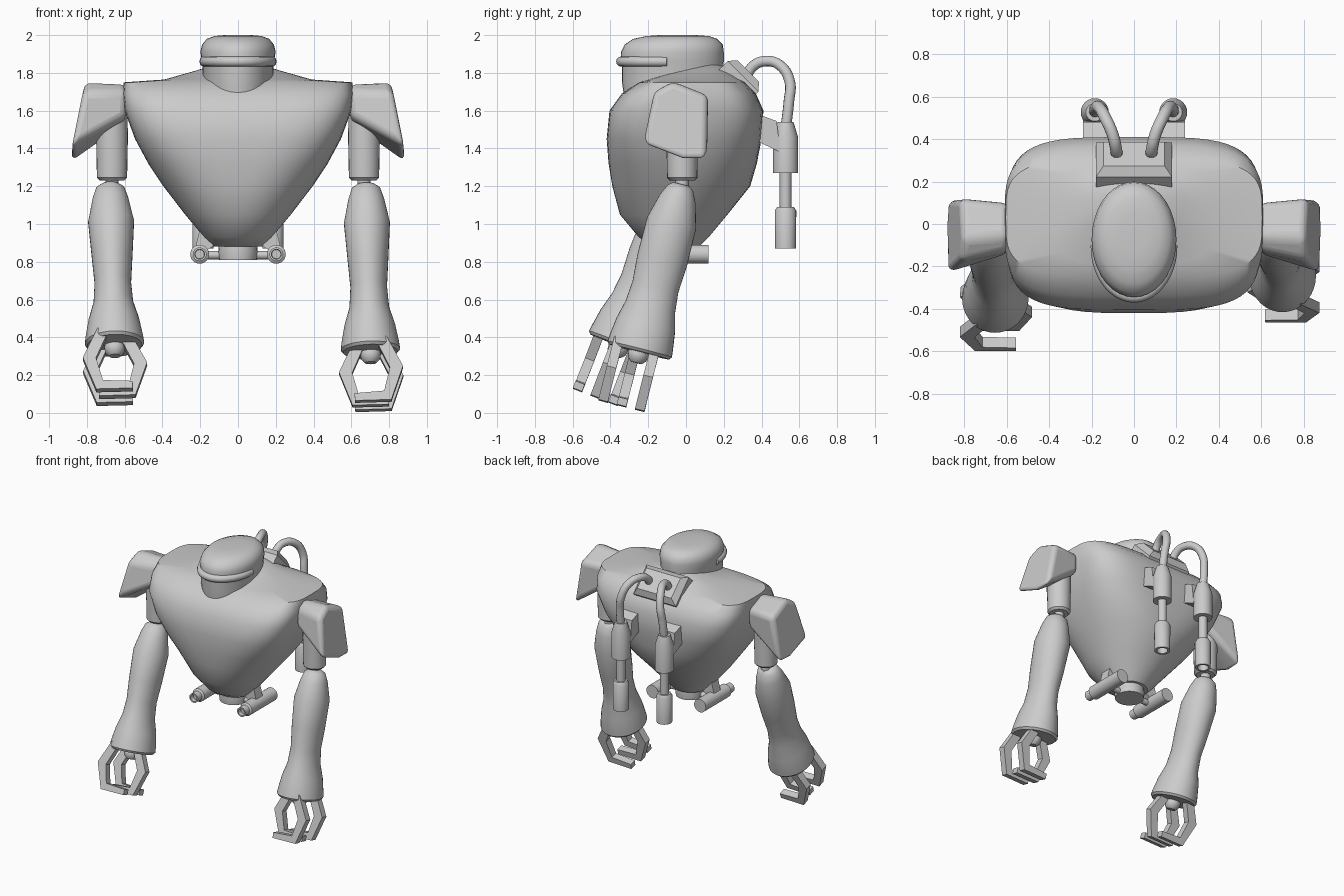
import bpy, bmesh, math
from mathutils import Matrix, Vector

cube = bpy.data.objects.get("Cube")
if cube:
    bpy.data.objects.remove(cube, do_unlink=True)

made = []


def ring(z, rx, y0, y1, power=2.0, seg=36):
    """Horizontal superellipse loop."""
    pts = []
    for i in range(seg):
        a = math.tau * i / seg
        c, s = math.cos(a), math.sin(a)
        x = math.copysign(abs(c) ** (2 / power), c) * rx
        y = math.copysign(abs(s) ** (2 / power), s) * (y1 - y0) / 2
        pts.append(Vector((x, y + (y0 + y1) / 2, z)))
    return pts


def loft(name, loops, matrix=Matrix(), bevel=0.0):
    """Skin a stack of equal loops, cap both ends."""
    bm = bmesh.new()
    rows = [[bm.verts.new(matrix @ Vector(p)) for p in loop] for loop in loops]
    n = len(rows[0])
    for a, b in zip(rows, rows[1:]):
        for i in range(n):
            j = (i + 1) % n
            bm.faces.new((a[i], a[j], b[j], b[i]))
    bm.faces.new(rows[0][::-1])
    bm.faces.new(rows[-1])
    bmesh.ops.recalc_face_normals(bm, faces=bm.faces)
    mesh = bpy.data.meshes.new(name)
    bm.to_mesh(mesh)
    bm.free()
    obj = bpy.data.objects.new(name, mesh)
    bpy.context.collection.objects.link(obj)
    if bevel:
        mod = obj.modifiers.new("Rounded", "BEVEL")
        mod.width, mod.segments = bevel, 4
    made.append(obj)


def turned(name, profile, matrix=Matrix(), seg=24):
    """Round part from (height, radius) pairs."""
    loft(name, [ring(z, r, -r, r, seg=seg) for z, r in profile], matrix)


def tube(name, points, radius):
    """Round hose through the points."""
    curve = bpy.data.curves.new(name, "CURVE")
    curve.dimensions = "3D"
    curve.bevel_depth, curve.bevel_resolution = radius, 4
    curve.use_fill_caps = True
    spline = curve.splines.new("BEZIER")
    spline.bezier_points.add(len(points) - 1)
    for bp, p in zip(spline.bezier_points, points):
        bp.co = p
        bp.handle_left_type = bp.handle_right_type = "AUTO"
    obj = bpy.data.objects.new(name, curve)
    bpy.context.collection.objects.link(obj)


def strip(name, path, y, width, matrix):
    """Flat bar following an xz path of (x, z, thickness)."""
    pts = [Vector(p[:2]) for p in path]
    loops = []
    for i, p in enumerate(pts):
        d0 = (p - pts[max(i - 1, 0)]).normalized()
        d1 = (pts[min(i + 1, len(pts) - 1)] - p).normalized()
        d = (d0 + d1).normalized()
        miter = 1 / max(d.dot(d1 if d1.length else d0), 0.5)
        n = Vector((-d.y, d.x)) * path[i][2] / 2 * miter
        a, b = p + n, p - n
        loops.append([(a.x, y - width / 2, a.y), (a.x, y + width / 2, a.y),
                      (b.x, y + width / 2, b.y), (b.x, y - width / 2, b.y)])
    loft(name, loops, matrix)


# Torso: z, half width, front, back, squareness
torso = [(0.88, 0.13, -0.17, 0.07, 2.0), (0.93, 0.18, -0.25, 0.12, 2.0),
         (1.05, 0.28, -0.35, 0.22, 2.1), (1.2, 0.395, -0.39, 0.34, 2.4),
         (1.32, 0.475, -0.41, 0.375, 2.9), (1.45, 0.545, -0.42, 0.40, 3.5),
         (1.6, 0.6, -0.405, 0.41, 4.0), (1.69, 0.61, -0.34, 0.37, 4.0),
         (1.75, 0.605, -0.25, 0.31, 3.8), (1.765, 0.39, -0.2, 0.285, 3.0),
         (1.81, 0.23, -0.06, 0.23, 2.5), (1.85, 0.1, 0.07, 0.17, 2.0)]
loft("torso", [ring(*t, seg=56) for t in torso])

# Head and brow band
head = [(1.62, 0.17, -0.32, 0.18), (1.76, 0.185, -0.34, 0.19),
        (1.86, 0.19, -0.34, 0.2), (1.91, 0.2, -0.345, 0.2),
        (1.95, 0.19, -0.325, 0.195), (1.98, 0.165, -0.28, 0.165),
        (1.995, 0.125, -0.21, 0.12), (2.0, 0.07, -0.14, 0.05)]
loft("head", [ring(*h) for h in head])
arc = [math.radians(180 + 15 * i) for i in range(13)]
tube("brow_band", [(0.178 * math.cos(a), -0.1 + 0.243 * math.sin(a), 1.86) for a in arc], 0.027)

# Waist joint and cross bar
waist = Matrix.Translation((0, -0.05, 0))
turned("waist_joint", [(0.81, 0.1), (0.85, 0.105), (0.9, 0.1)], waist)
across = Matrix.Translation((0, -0.05, 0.835)) @ Matrix.Rotation(math.pi / 2, 4, "Y")
turned("waist_bar", [(-0.2, 0.022), (0.2, 0.022)], across, 16)

# Back plate, tilted to sit on the upper back
plate = Matrix.Translation((0, 0.27, 1.75)) @ Matrix.Rotation(-math.radians(45), 4, "X")


def rectangle(x, y, z):
    return [(-x, -y, z), (x, -y, z), (x, y, z), (-x, y, z)]


loft("back_plate", [rectangle(0.18, 0.115, -0.06), rectangle(0.18, 0.115, 0.045),
                    rectangle(0.145, 0.08, 0.085)], plate)

# Forearm: distance from elbow, half width, half depth
forearm = [(-0.01, 0.045, 0.045), (0.01, 0.075, 0.07), (0.07, 0.095, 0.098),
           (0.2, 0.122, 0.133), (0.4, 0.108, 0.135), (0.55, 0.097, 0.125),
           (0.66, 0.105, 0.135), (0.76, 0.135, 0.16), (0.85, 0.152, 0.172),
           (0.89, 0.157, 0.176), (0.905, 0.145, 0.165), (0.905, 0.1, 0.11)]
claw = [(0.06, -0.87, 0.06), (0.135, -1.025, 0.065), (0.085, -1.18, 0.05), (-0.09, -1.185, 0.04)]

for side, s, swing in (("left", 1, 14.2), ("right", -1, 21.2)):
    mirror = Matrix.Diagonal((s, 1, 1, 1))

    # Shoulder pad
    outer = [(0.82, -0.175, 1.7), (0.81, -0.07, 1.755), (0.82, 0.12, 1.68),
             (0.88, 0.115, 1.34), (0.88, -0.02, 1.335), (0.88, -0.235, 1.42)]
    inner = [(0.59, -0.13, 1.7), (0.59, -0.06, 1.745), (0.59, 0.1, 1.68),
             (0.59, 0.09, 1.54), (0.59, -0.02, 1.54), (0.59, -0.14, 1.57)]
    loft(side + "_shoulder_pad", [inner, outer], mirror, 0.035)

    # Upper arm and elbow
    upper = Matrix.Translation((s * 0.667, -0.02, 0))
    turned(side + "_upper_arm", [(1.23, 0.065), (1.245, 0.08), (1.45, 0.084), (1.62, 0.082)], upper)
    turned(side + "_elbow", [(1.17, 0.035), (1.25, 0.035)], upper, 16)

    # Forearm, wrist and claws share the swung elbow frame
    arm = (Matrix.Translation((s * 0.677, -0.027, 1.2)) @ Matrix.Rotation(-0.028, 4, "Y")
           @ Matrix.Rotation(-math.radians(swing), 4, "X") @ mirror)
    loft(side + "_forearm", [ring(-t, rx, -ry, ry) for t, rx, ry in forearm], arm)
    turned(side + "_wrist", [(-0.88, 0.045), (-0.915, 0.055), (-0.945, 0.05), (-0.965, 0.03)], arm)
    for name, y, d in (("front_finger", -0.12, 1), ("thumb", -0.02, -1), ("back_finger", 0.08, 1)):
        strip(side + "_" + name, [(d * x, z, w) for x, z, w in claw], y, 0.052, arm)

    # Hose, canister and nozzle behind the back
    hose = [(0.08, 0.31, 1.76), (0.085, 0.355, 1.835), (0.1, 0.42, 1.862), (0.135, 0.5, 1.838),
            (0.165, 0.55, 1.75), (0.18, 0.545, 1.65), (0.185, 0.527, 1.5)]
    tube(side + "_hose", [(s * x, y, z) for x, y, z in hose], 0.028)
    tank = Matrix.Translation((s * 0.185, 0.527, 0))
    turned(side + "_canister", [(1.27, 0.03), (1.27, 0.066), (1.46, 0.066), (1.54, 0.042), (1.54, 0.02)], tank)
    turned(side + "_rod", [(1.05, 0.031), (1.3, 0.031)], tank, 16)
    turned(side + "_nozzle", [(0.93, 0.035), (0.87, 0.038), (0.87, 0.055), (1.07, 0.057),
                              (1.09, 0.045), (1.09, 0.02)], tank)
    bracket = [[(x, 0.33, 1.6), (x, 0.33, 1.46), (x, 0.5, 1.38), (x, 0.48, 1.545)] for x in (0.125, 0.24)]
    loft(side + "_canister_bracket", bracket, mirror)

    # Hip thruster pipe and its strut
    pipe = Matrix.Translation((s * 0.203, 0, 0.84)) @ Matrix.Rotation(math.pi / 2, 4, "X")
    turned(side + "_hip_pipe", [(-0.12, 0.03), (-0.12, 0.05), (0.19, 0.05), (0.2, 0.036),
                                (0.25, 0.036), (0.25, 0.026), (0.22, 0.024)], pipe)
    strut = [[(0.11, y, 0.9), (0.19, y, 0.84), (0.23, y, 0.86), (0.2, y, 0.98)] for y in (-0.1, -0.02)]
    loft(side + "_hip_strut", strut, mirror)

# Smooth shading with sharp edges kept
bpy.ops.object.select_all(action="DESELECT")
for obj in made:
    obj.select_set(True)
bpy.context.view_layer.objects.active = made[0]
bpy.ops.object.shade_smooth_by_angle(angle=math.radians(38))
